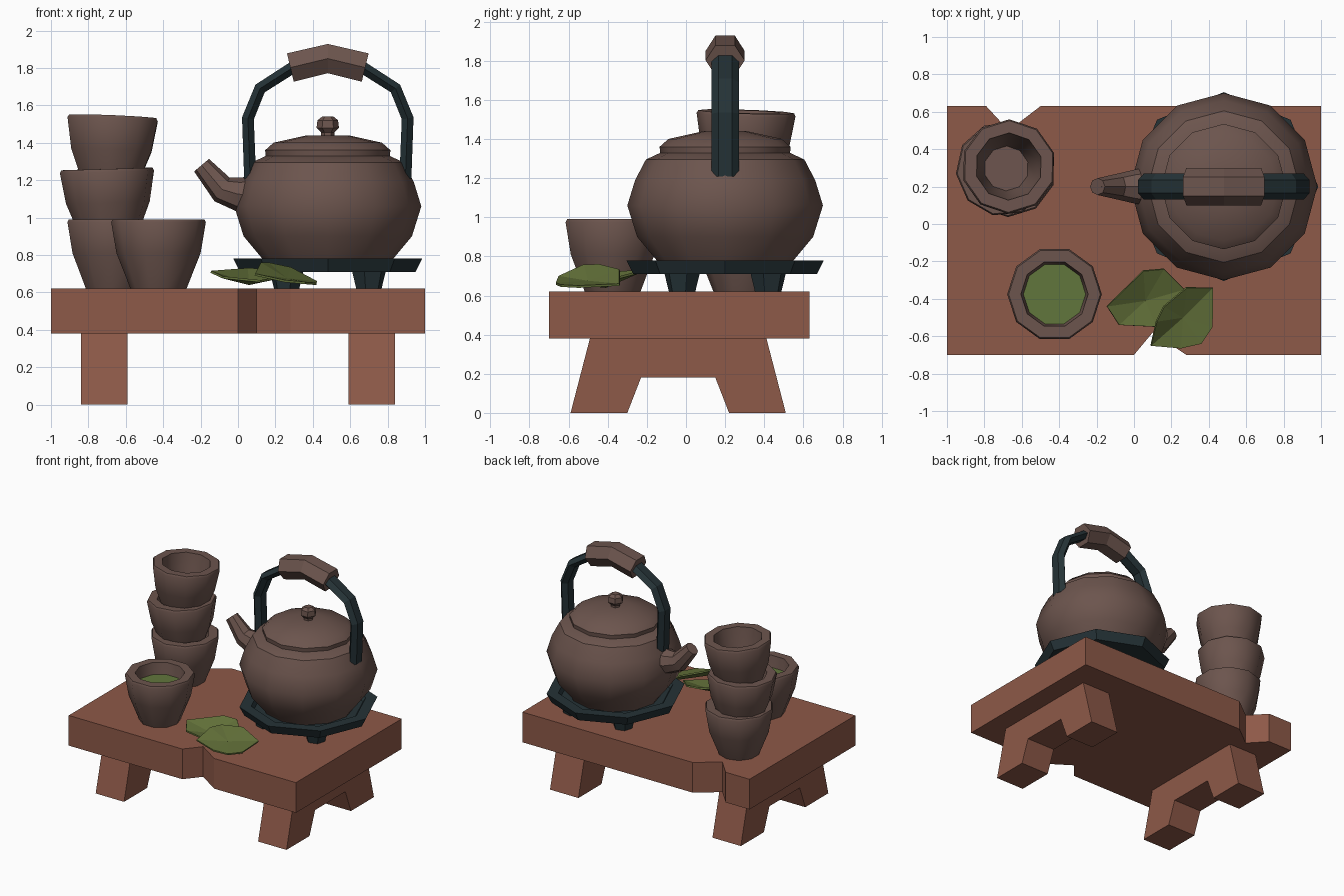
import bpy, bmesh
from math import sin, cos, pi, radians
from mathutils import Vector

if "Cube" in bpy.data.objects:
    bpy.data.objects.remove(bpy.data.objects["Cube"])


def material(name, rgb):
    m = bpy.data.materials.new(name)
    m.diffuse_color = (*rgb, 1)
    m.use_nodes = True
    m.node_tree.nodes["Principled BSDF"].inputs["Base Color"].default_value = m.diffuse_color
    return m


WOOD = material("red_wood", (0.27, 0.10, 0.065))
CLAY = material("brown_clay", (0.15, 0.09, 0.075))
IRON = material("dark_iron", (0.018, 0.032, 0.037))
LEAF = material("leaf_green", (0.12, 0.16, 0.04))
TEA = material("tea_green", (0.12, 0.18, 0.045))


def make(name, verts, faces, mat, loc=(0, 0, 0), rot=(0, 0, 0), smooth=None, closed=True):
    me = bpy.data.meshes.new(name)
    me.from_pydata([tuple(v) for v in verts], [], faces)
    if closed:
        bm = bmesh.new()
        bm.from_mesh(me)
        bmesh.ops.recalc_face_normals(bm, faces=bm.faces)
        bm.to_mesh(me)
        bm.free()
    me.materials.append(mat)
    ob = bpy.data.objects.new(name, me)
    bpy.context.collection.objects.link(ob)
    ob.location, ob.rotation_euler = loc, rot
    if smooth:
        bpy.ops.object.select_all(action='DESELECT')
        ob.select_set(True)
        bpy.context.view_layer.objects.active = ob
        bpy.ops.object.shade_smooth_by_angle(angle=radians(smooth))
    return ob


def rings(name, loops, mat, **kw):
    """Skin a list of equal rings and cap both ends."""
    n = len(loops[0])
    verts = [p for loop in loops for p in loop]
    faces = [(k * n + i, k * n + (i + 1) % n, (k + 1) * n + (i + 1) % n, (k + 1) * n + i)
             for k in range(len(loops) - 1) for i in range(n)]
    faces += [tuple(range(n))[::-1], tuple(range(len(verts) - n, len(verts)))]
    return make(name, verts, faces, mat, **kw)


def lathe(name, profile, n, mat, turn=0.0, **kw):
    """Revolve (radius, z) points around the local z axis."""
    loops = [[(r * cos(2 * pi * i / n + turn), r * sin(2 * pi * i / n + turn), z)
              for i in range(n)] for r, z in profile]
    return rings(name, loops, mat, **kw)


def sweep(name, path, n, mat, **kw):
    """Sweep an n-gon along (x, z, half width in y, half thickness) points."""
    pts = [Vector((p[0], 0, p[1])) for p in path]
    loops = []
    for k, (x, z, a, b) in enumerate(path):
        before = pts[k] - pts[k - 1] if k else Vector()
        after = pts[k + 1] - pts[k] if k + 1 < len(pts) else Vector()
        if k and path[k][:2] == path[k - 1][:2]:
            before = Vector()
        t = (before.normalized() + after.normalized()).normalized()
        nor = Vector((-t.z, 0, t.x))
        loops.append([pts[k] + Vector((0, a * cos(2 * pi * i / n), 0)) + nor * b * sin(2 * pi * i / n)
                      for i in range(n)])
    return rings(name, loops, mat, **kw)


# table top with a chipped notch at front and back
outline = [(-1, -0.7), (0, -0.7), (0.1, -0.58), (0.28, -0.7), (1, -0.7),
           (1, 0.63), (-0.5, 0.63), (-0.67, 0.5), (-0.79, 0.63), (-1, 0.63)]
rings("table_top", [[(x, y, z) for x, y in outline] for z in (0.38, 0.62)], WOOD)

# trestle legs
arch = [(-0.59, 0), (-0.30, 0), (-0.23, 0.18), (0.15, 0.18),
        (0.22, 0), (0.51, 0), (0.41, 0.385), (-0.49, 0.385)]
for side, x0 in (("left", -0.84), ("right", 0.59)):
    rings(side + "_leg", [[(x, y, z) for y, z in arch] for x in (x0, x0 + 0.25)], WOOD)

# kettle stand: shallow tray on four feet
KX, KY = 0.48, 0.20
lathe("stand_tray", [(0.47, 0.71), (0.505, 0.78), (0.42, 0.78), (0.40, 0.75)], 8, IRON, loc=(KX, KY, 0))
for i, (sx, sy) in enumerate(((1, 1), (-1, 1), (-1, -1), (1, -1))):
    lathe(f"stand_foot_{i + 1}", [(0.07, 0.62), (0.095, 0.72)], 6, IRON,
          turn=pi / 4 * (2 * i + 1), loc=(KX + 0.22 * sx, KY + 0.22 * sy, 0))

# kettle body, lid and knob
lathe("kettle_body", [(0.33, 0.745), (0.35, 0.78), (0.45, 0.90), (0.50, 1.06), (0.46, 1.19),
                      (0.405, 1.295), (0.33, 1.33)], 12, CLAY, loc=(KX, KY, 0), smooth=35)
lathe("kettle_lid", [(0.33, 1.31), (0.335, 1.36), (0.29, 1.40), (0.11, 1.44)], 12, CLAY,
      loc=(KX, KY, 0), smooth=35)
lathe("lid_knob", [(0.035, 1.43), (0.035, 1.455), (0.06, 1.48), (0.055, 1.52), (0.03, 1.54)],
      6, CLAY, loc=(KX, KY, 0))

# spout with a hollow tip
sweep("kettle_spout", [(0.12, 1.12, 0.11, 0.11), (0.0, 1.125, 0.09, 0.09), (-0.085, 1.15, 0.07, 0.075),
                       (-0.195, 1.28, 0.045, 0.052), (-0.195, 1.28, 0.026, 0.03),
                       (-0.15, 1.227, 0.022, 0.025)], 8, CLAY, loc=(0, KY, 0), smooth=35)

# arched handle and grip
half = [(0.415, 1.21), (0.427, 1.53), (0.362, 1.69), (0.19, 1.80)]
arc = [(-x, z) for x, z in half] + [(0, 1.85)] + half[::-1]
sweep("kettle_handle", [(x, z, 0.07, 0.037) for x, z in arc], 6, IRON, loc=(KX, KY, 0))
sweep("handle_grip", [(x, z, 0.10, 0.09) for x, z in ((-0.20, 1.802), (0, 1.85), (0.20, 1.802))],
      6, CLAY, loc=(KX, KY, 0))

# cups: three stacked and one filled
cup = [(0.15, 0), (0.225, 0.19), (0.253, 0.355), (0.245, 0.37), (0.18, 0.37), (0.165, 0.27), (0.12, 0.06)]
for name, loc, rot in (("stack_cup_bottom", (-0.67, 0.29, 0.62), (0, 0, 0.3)),
                       ("stack_cup_middle", (-0.69, 0.295, 0.89), (0, -0.03, 0.1)),
                       ("stack_cup_top", (-0.685, 0.295, 1.17), (-0.02, 0.05, 0.3)),
                       ("tea_cup", (-0.425, -0.375, 0.62), (0, 0, 0))):
    lathe(name, cup, 10, CLAY, loc=loc, rot=rot, smooth=40)
lathe("tea", [(0.14, 0.80), (0.168, 0.90)], 10, TEA, loc=(-0.425, -0.375, 0))


# folded leaves: base, tip, one fold point, then the two edges
def leaf(name, base, fold, tip, edge_a, edge_b):
    verts = [fold, base, *edge_a, tip, *edge_b[::-1]]
    n = len(verts)
    ob = make(name, verts, [(0, i, i % (n - 1) + 1) for i in range(1, n)], LEAF, closed=False)
    mod = ob.modifiers.new("thickness", 'SOLIDIFY')
    mod.thickness, mod.offset = 0.012, 0


leaf("leaf_left", (-0.145, -0.44, 0.71), (0.06, -0.41, 0.645), (0.27, -0.35, 0.69),
     [(-0.08, -0.54, 0.68), (0.12, -0.55, 0.66)],
     [(0.05, -0.25, 0.725), (0.16, -0.24, 0.72)])
leaf("leaf_right", (0.09, -0.65, 0.695), (0.26, -0.50, 0.67), (0.42, -0.34, 0.655),
     [(0.25, -0.665, 0.66), (0.36, -0.64, 0.65), (0.42, -0.55, 0.645)],
     [(0.12, -0.52, 0.755), (0.16, -0.44, 0.755), (0.28, -0.34, 0.73)])
